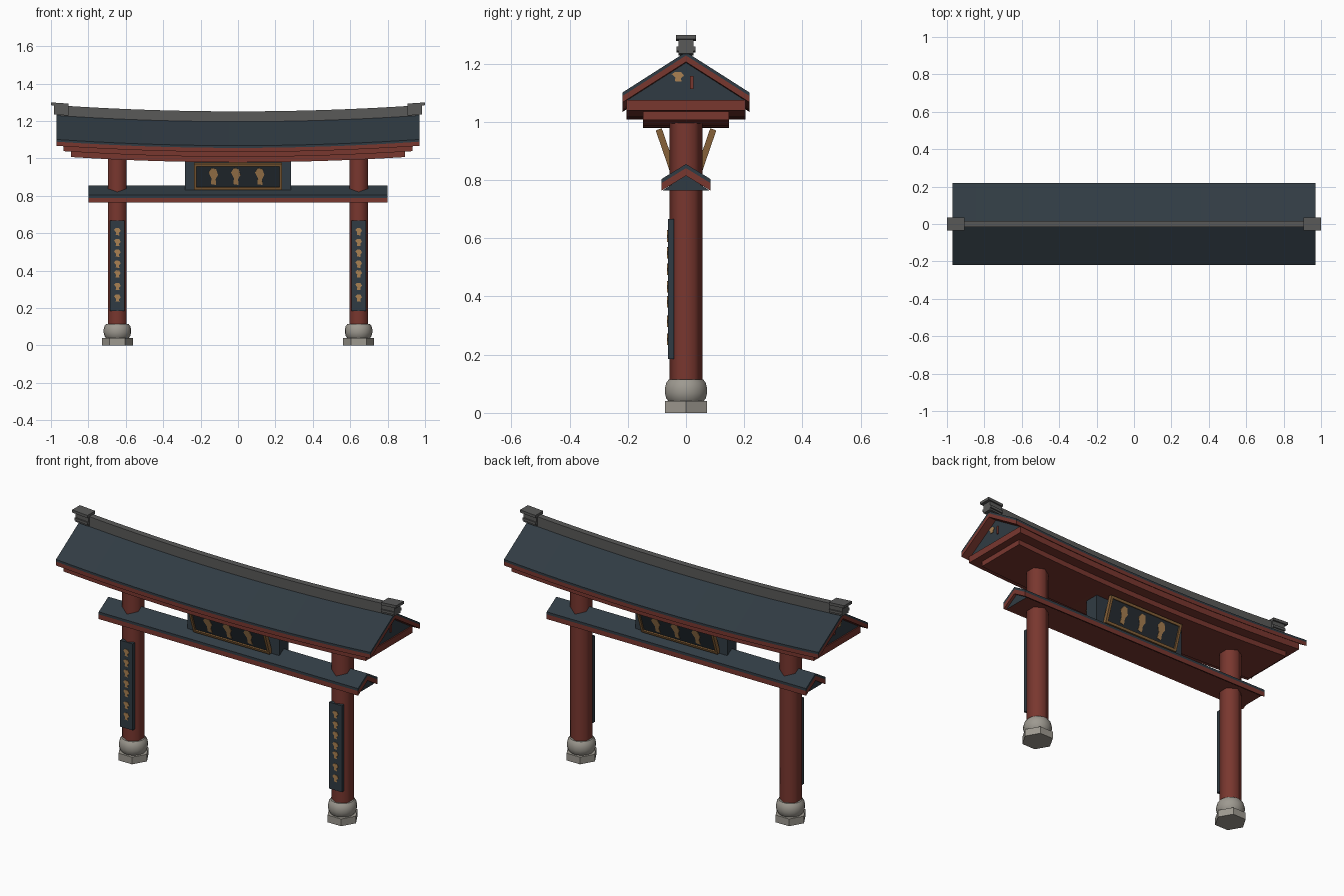
import bpy, bmesh, math
from mathutils import Matrix, Vector

if "Cube" in bpy.data.objects:
    bpy.data.objects.remove(bpy.data.objects["Cube"])


def mat(name, rgb):
    m = bpy.data.materials.new(name)
    m.diffuse_color = (*rgb, 1)
    m.use_nodes = True
    m.node_tree.nodes["Principled BSDF"].inputs["Base Color"].default_value = m.diffuse_color
    return m


RED = mat("red_lacquer", (0.19, 0.038, 0.028))
SLATE = mat("slate_blue", (0.030, 0.044, 0.056))
DARK = mat("dark_panel", (0.019, 0.026, 0.033))
GREY = mat("ridge_grey", (0.10, 0.10, 0.098))
STONE = mat("stone", (0.34, 0.32, 0.28))
GOLD = mat("gold", (0.40, 0.22, 0.085))
BRONZE = mat("bronze_frame", (0.24, 0.12, 0.04))


def finish(name, bm, *mats, smooth=None):
    bmesh.ops.recalc_face_normals(bm, faces=bm.faces)
    me = bpy.data.meshes.new(name)
    bm.to_mesh(me)
    bm.free()
    ob = bpy.data.objects.new(name, me)
    bpy.context.collection.objects.link(ob)
    for m in mats:
        me.materials.append(m)
    if smooth:
        bpy.ops.object.select_all(action='DESELECT')
        ob.select_set(True)
        bpy.context.view_layer.objects.active = ob
        bpy.ops.object.shade_smooth_by_angle(angle=math.radians(smooth))
    return ob


def lift(x):
    return 0.033 * (x / 0.97) ** 2


def sweep(name, profile, x0, x1, m, n=1, curved=False, under=None):
    """Extrude a (y, z) profile along x, optionally following the roof sag."""
    bm = bmesh.new()
    rings = []
    for i in range(n + 1):
        x = x0 + (x1 - x0) * i / n
        dz = lift(x) if curved else 0
        rings.append([bm.verts.new((x, y, z + dz)) for y, z in profile])
    k = len(profile)
    for a, b in zip(rings, rings[1:]):
        for j in range(k):
            bm.faces.new((a[j], a[(j + 1) % k], b[(j + 1) % k], b[j]))
    bm.faces.new(rings[0])
    bm.faces.new(rings[-1][::-1])
    bm.normal_update()
    bmesh.ops.recalc_face_normals(bm, faces=bm.faces)
    if under:
        for f in bm.faces:
            f.material_index = int(f.normal.z < -0.7)
    return finish(name, bm, m, *([under] if under else []), smooth=20 if curved else None)


def chevron(half, apex, eave, thick):
    return [(0, apex), (half, eave), (half, eave - thick), (0, apex - thick),
            (-half, eave - thick), (-half, eave)]


def rect(half, z0, z1):
    return [(-half, z0), (half, z0), (half, z1), (-half, z1)]


def box(name, centre, size, m, frame=None):
    bm = bmesh.new()
    bmesh.ops.create_cube(bm, size=1, matrix=Matrix.Translation(centre) @ Matrix.Diagonal((*size, 1)))
    if frame:
        bm.transform(frame)
    return finish(name, bm, m)


def lathe(name, profile, x, sides, start, m, smooth):
    bm = bmesh.new()
    rings = []
    for r, z in profile:
        rings.append([bm.verts.new((x + r * math.cos(start + i * math.tau / sides),
                                    r * math.sin(start + i * math.tau / sides), z))
                      for i in range(sides)])
    for a, b in zip(rings, rings[1:]):
        for i in range(sides):
            j = (i + 1) % sides
            bm.faces.new((a[i], a[j], b[j], b[i]))
    bm.faces.new(rings[0])
    bm.faces.new(rings[-1])
    return finish(name, bm, m, smooth=smooth)


def ornament(name, u, v, w, h, frame, m=GOLD):
    """Abstract gilded lozenge plate lying on a panel (local x, z plane)."""
    bm = bmesh.new()
    pts = [(-.5, .25), (-.2, .5), (.3, .45), (.5, .1), (.25, -.15), (.3, -.5), (-.25, -.45), (-.2, -.1)]
    front = bm.faces.new([bm.verts.new((u + a * w, 0, v + b * h)) for a, b in pts])
    ext = bmesh.ops.extrude_face_region(bm, geom=[front])["geom"]
    bmesh.ops.translate(bm, vec=(0, -0.003, 0), verts=[g for g in ext if isinstance(g, bmesh.types.BMVert)])
    bm.transform(frame)
    return finish(name, bm, m)


# Pillars, stone feet and hanging boards
for side, s in (("left", -1), ("right", 1)):
    px = 0.645 * s
    lathe(side + "_foot_slab", [(0.083, 0), (0.083, 0.04)], px, 6, 0, STONE, None)
    lathe(side + "_foot_drum", [(0.060, 0.038), (0.069, 0.05), (0.0735, 0.068), (0.0735, 0.085),
                                (0.069, 0.103), (0.060, 0.115)], px, 18, 0, STONE, 40)
    lathe(side + "_pillar", [(0.057, 0.11), (0.057, 1.02)], px, 6, math.pi / 6, RED, 65)
    box(side + "_board", (px, -0.0515, 0.426), (0.078, 0.021, 0.482), SLATE)
    face = Matrix.Translation((px, -0.0615, 0))
    for i, z in enumerate((0.608, 0.550, 0.493, 0.434, 0.382, 0.315, 0.253)):
        ornament(f"{side}_board_ornament_{i}", 0, z, 0.036, 0.040, face)

# Lower beam with its small roof
sweep("lower_roof_slate", chevron(0.085, 0.855, 0.803, 0.014), -0.8, 0.8, SLATE)
sweep("lower_roof_red", chevron(0.085, 0.841, 0.789, 0.026), -0.8, 0.8, RED)
sweep("lower_beam_core", [(-0.08, 0.764), (0.08, 0.764), (0, 0.818)], -0.785, 0.785, SLATE, under=RED)

# Upper stepped lintels
sweep("lintel_lower", rect(0.148, 0.979, 1.010), -0.893, 0.893, RED, 20, True)
sweep("lintel_upper", rect(0.205, 1.008, 1.045), -0.932, 0.932, RED, 20, True)

# Main roof
sweep("roof_slate", chevron(0.218, 1.207, 1.068, 0.012), -0.97, 0.97, SLATE, 20, True)
sweep("roof_red", chevron(0.218, 1.195, 1.056, 0.022), -0.97, 0.97, RED, 20, True)
sweep("roof_gable_core", [(-0.205, 1.043), (0.205, 1.043), (0, 1.174)], -0.925, 0.925, SLATE, 20, True)

# Gable ornaments
for side, s in (("left", -1), ("right", 1)):
    g = Matrix.Translation((0.926 * s, 0, 0)) @ Matrix.Rotation(s * math.pi / 2, 4, 'Z')
    ornament(side + "_gable_ornament", -0.028 * s, 1.155, 0.042, 0.034, g)
    box(side + "_gable_strip", (0.929 * s, 0.02, 1.135), (0.006, 0.011, 0.045), RED)

# Ridge bar and end caps
sweep("ridge_bar", rect(0.017, 1.195, 1.251), -0.95, 0.95, GREY, 20, True)
for side, s in (("left", -1), ("right", 1)):
    sweep(side + "_cap_top", rect(0.034, 1.249, 1.264), 0.905 * s, 1.0 * s, GREY, 2, True)
    sweep(side + "_cap_middle", rect(0.026, 1.200, 1.250), 0.905 * s, 0.985 * s, GREY, 2, True)
    sweep(side + "_cap_bottom", rect(0.033, 1.210, 1.224), 0.905 * s, 0.985 * s, GREY, 2, True)

# Central block with a tilted framed plaque on both faces
box("plaque_block", (0, 0, 0.908), (0.566, 0.08, 0.154), SLATE)
tilt = Matrix.Translation((0, -0.043, 0.836)) @ Matrix.Rotation(math.radians(19), 4, 'X')
for side, turn in (("front", 0), ("back", math.pi)):
    F = Matrix.Rotation(turn, 4, 'Z') @ tilt
    box(side + "_plaque_panel", (0, 0, 0.073), (0.46, 0.012, 0.138), DARK, F)
    for z in (0.006, 0.140):
        box(f"{side}_frame_rail_{z}", (0, -0.003, z), (0.472, 0.022, 0.014), BRONZE, F)
    for x in (-0.229, 0.229):
        box(f"{side}_frame_stile_{x}", (x, -0.003, 0.073), (0.014, 0.022, 0.146), BRONZE, F)
    for i, x in enumerate((-0.132, -0.012, 0.116)):
        ornament(f"{side}_plaque_ornament_{i}", x, 0.073, 0.05, 0.095, F @ Matrix.Translation((0, -0.0055, 0)))
